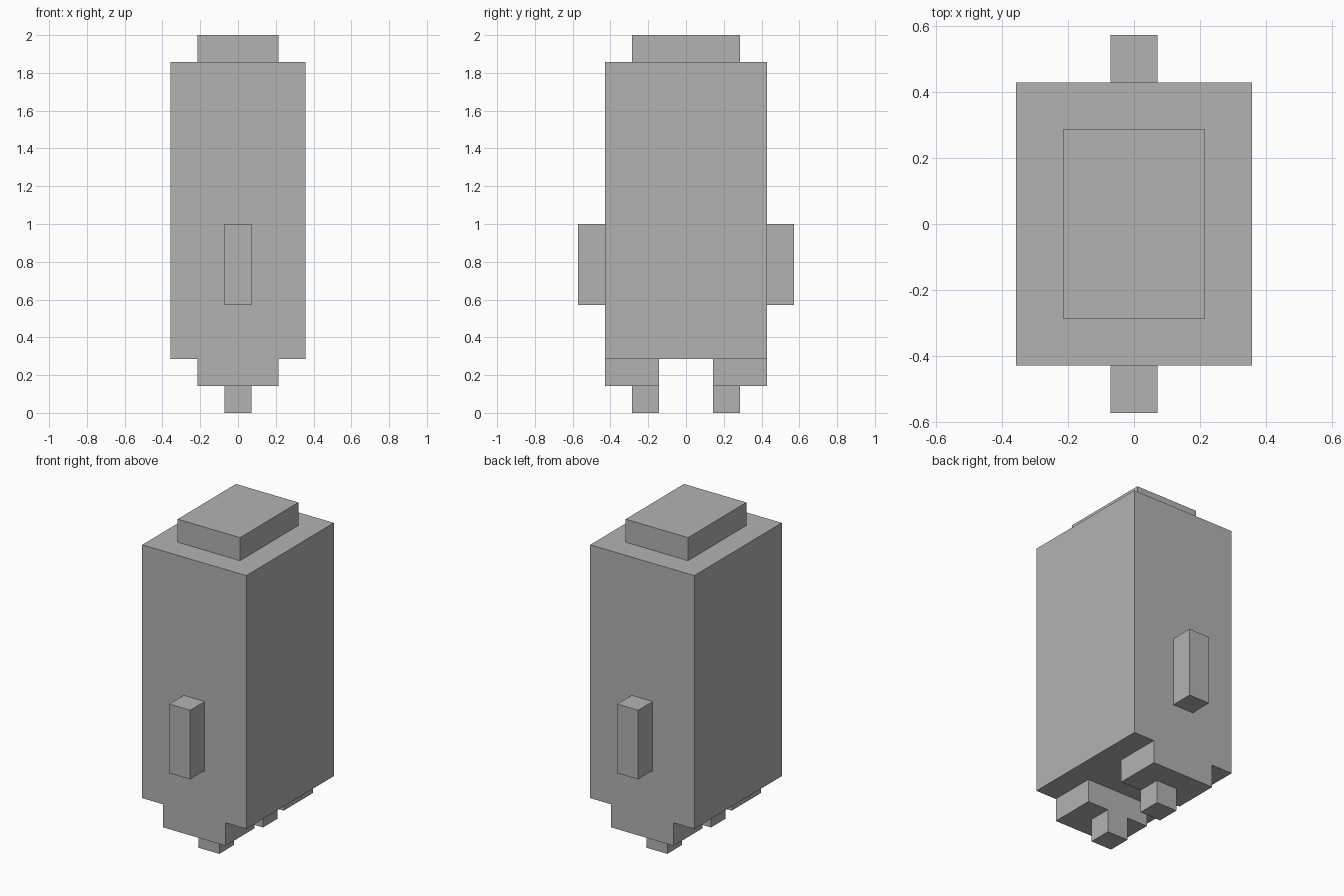
import bpy
from mathutils import Vector

cube = bpy.data.objects.get("Cube")
if cube:
    bpy.data.objects.remove(cube, do_unlink=True)

U = 1 / 7  # block size: the model is 14 blocks tall

grey = bpy.data.materials.new("plain grey")
grey.use_nodes = True
colour = (0.45, 0.45, 0.45, 1)
grey.diffuse_color = colour
grey.node_tree.nodes["Principled BSDF"].inputs["Base Color"].default_value = colour


def box(name, low, high):
    """Flat-shaded box between two corners given in blocks."""
    low, high = Vector(low) * U, Vector(high) * U
    bpy.ops.mesh.primitive_cube_add(size=1, location=(low + high) / 2)
    ob = bpy.context.object
    ob.name = name
    ob.scale = high - low
    bpy.ops.object.transform_apply(location=False, rotation=False, scale=True)
    ob.data.materials.append(grey)
    return ob


# Tall body with a raised cap
box("body", (-2.5, -3, 2), (2.5, 3, 13))
box("top_cap", (-1.5, -2, 13), (1.5, 2, 14))

# Arm, leg and foot on the front and the back
for side, s in (("front", -1), ("back", 1)):
    def part(name, half_width, near, far, bottom, top):
        y0, y1 = sorted((s * near, s * far))
        box(f"{side}_{name}", (-half_width, y0, bottom), (half_width, y1, top))

    part("arm", 0.5, 3, 4, 4, 7)
    part("leg", 1.5, 1, 3, 1, 2)
    part("foot", 0.5, 1, 2, 0, 1)
